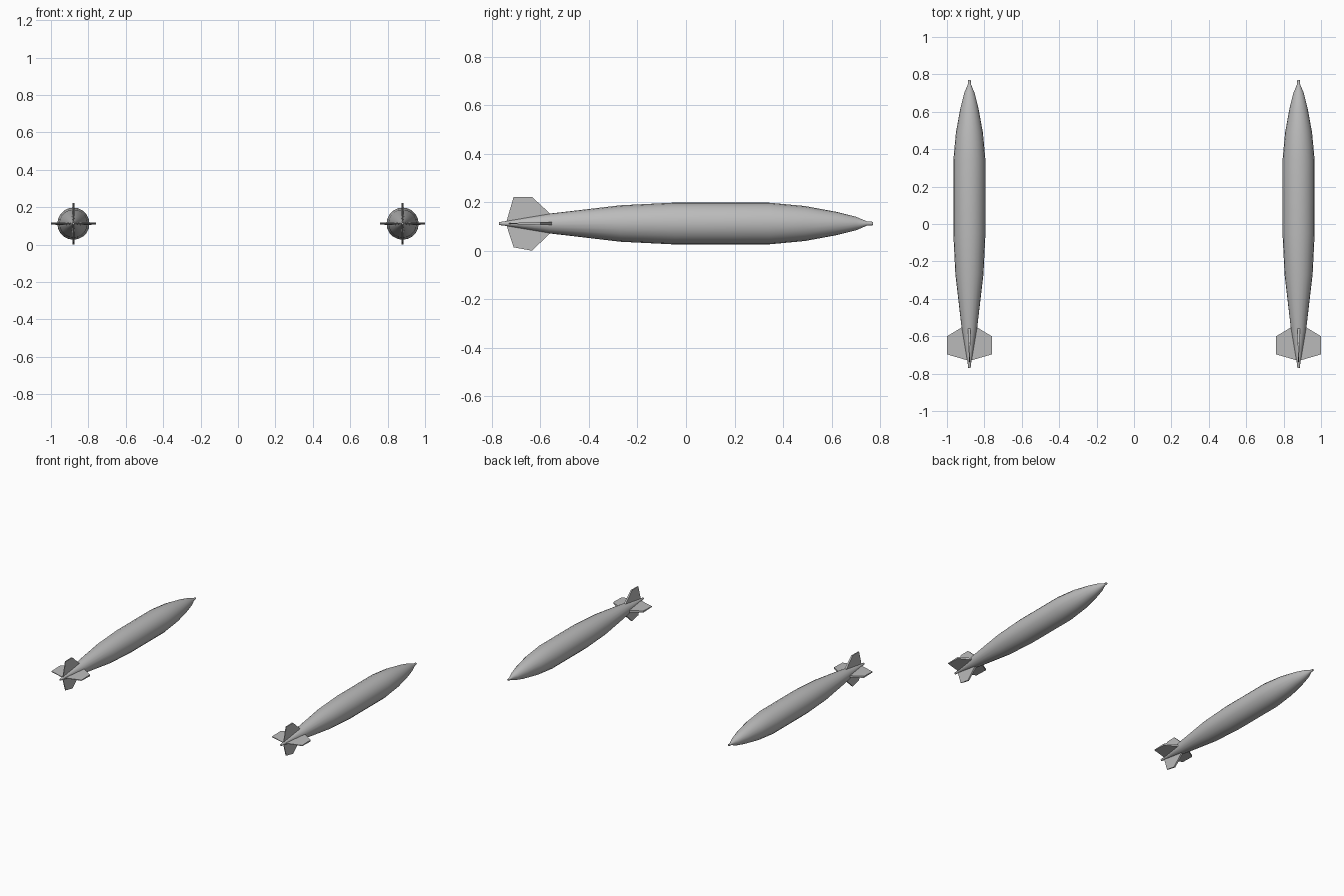
import bpy, bmesh, math
from mathutils import Matrix

if "Cube" in bpy.data.objects:
    bpy.data.objects.remove(bpy.data.objects["Cube"], do_unlink=True)

grey = bpy.data.materials.new("plain grey")
grey.use_nodes = True
grey.diffuse_color = (0.5, 0.5, 0.5, 1)
grey.node_tree.nodes["Principled BSDF"].inputs["Base Color"].default_value = (0.5, 0.5, 0.5, 1)

AXIS_Z, SPACING, SIDES = 0.112, 0.88, 20

# Hull outline: (y, radius) from tail to nose
HULL = [(-0.77, 0.006), (-0.74, 0.01), (-0.56, 0.041), (-0.27, 0.075), (-0.05, 0.086),
        (0.34, 0.086), (0.49, 0.072), (0.62, 0.048), (0.70, 0.028), (0.745, 0.009), (0.77, 0.007)]

# Fin outlines: (y, distance from axis), front root to rear root
FLAT_FIN = [(-0.55, 0.0), (-0.55, 0.036), (-0.60, 0.12), (-0.697, 0.12), (-0.732, 0.0)]
UPRIGHT_FIN = [(-0.56, 0.0), (-0.56, 0.041), (-0.635, 0.11), (-0.71, 0.11), (-0.742, 0.0)]
LOWER_FIN = [(-0.56, 0.0), (-0.56, 0.041), (-0.635, 0.112), (-0.71, 0.098), (-0.742, 0.0)]


def finish(name, bm, x, smooth=False):
    bmesh.ops.recalc_face_normals(bm, faces=bm.faces)
    mesh = bpy.data.meshes.new(name)
    bm.to_mesh(mesh)
    bm.free()
    mesh.materials.append(grey)
    ob = bpy.data.objects.new(name, mesh)
    ob.location = (x, 0, AXIS_Z)
    bpy.context.collection.objects.link(ob)
    if smooth:
        bpy.ops.object.select_all(action='DESELECT')
        ob.select_set(True)
        bpy.context.view_layer.objects.active = ob
        bpy.ops.object.shade_smooth_by_angle(angle=math.radians(40))


def hull(name, x):
    bm = bmesh.new()
    rings = []
    for y, r in HULL:
        angles = [math.tau * i / SIDES for i in range(SIDES)]
        rings.append([bm.verts.new((r * math.cos(a), y, r * math.sin(a))) for a in angles])
    for a, b in zip(rings, rings[1:]):
        for i in range(SIDES):
            j = (i + 1) % SIDES
            bm.faces.new((a[i], a[j], b[j], b[i]))
    bm.faces.new(rings[0])
    bm.faces.new(rings[-1])
    finish(name, bm, x, True)


def fin(name, x, outline, turn):
    # Blunt leading edge, thinning towards the trailing edge
    bm = bmesh.new()
    front, rear = outline[0][0], outline[-1][0]
    sides = []
    for s in (-1, 1):
        sides.append([bm.verts.new((d, y, s * (0.002 + 0.005 * (y - rear) / (front - rear))))
                      for y, d in outline])
    bm.faces.new(sides[0])
    bm.faces.new(sides[1])
    for i in range(len(outline)):
        j = (i + 1) % len(outline)
        bm.faces.new((sides[0][i], sides[0][j], sides[1][j], sides[1][i]))
    bm.transform(Matrix.Rotation(math.radians(turn), 4, 'Y'))
    finish(name, bm, x)


# Two matching pods
for side, x in (("left", SPACING), ("right", -SPACING)):
    hull(side + "_hull", x)
    fin(side + "_outer_fin", x, FLAT_FIN, 0 if x > 0 else 180)
    fin(side + "_inner_fin", x, FLAT_FIN, 180 if x > 0 else 0)
    fin(side + "_upper_fin", x, UPRIGHT_FIN, -90)
    fin(side + "_lower_fin", x, LOWER_FIN, 90)
